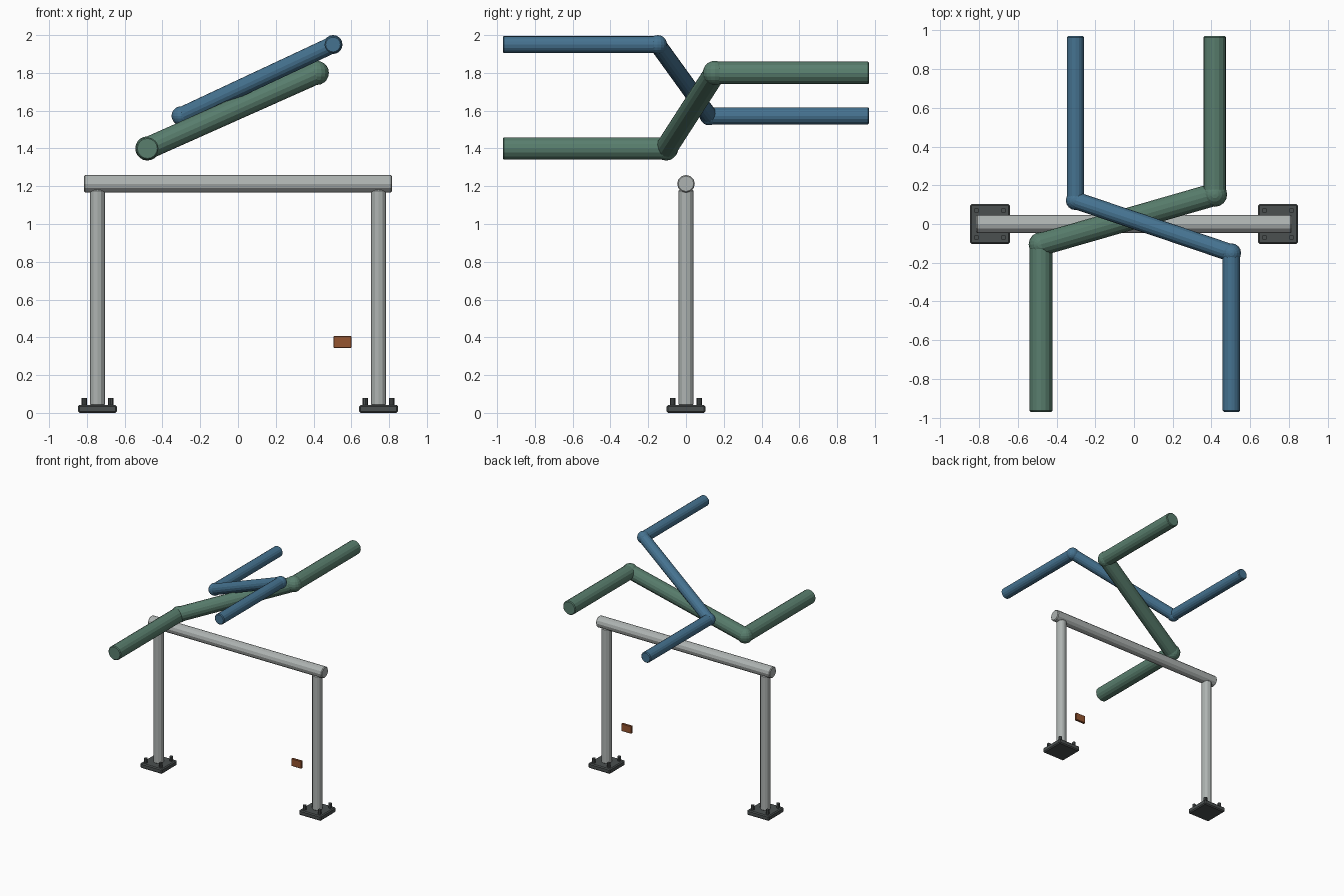
import bpy
from mathutils import Vector

if "Cube" in bpy.data.objects:
    bpy.data.objects.remove(bpy.data.objects["Cube"])


def material(name, rgb):
    m = bpy.data.materials.new(name)
    m.diffuse_color = (*rgb, 1)
    m.use_nodes = True
    m.node_tree.nodes["Principled BSDF"].inputs["Base Color"].default_value = m.diffuse_color
    return m


GREEN = material("green_paint", (0.10, 0.21, 0.155))
BLUE = material("blue_paint", (0.06, 0.17, 0.28))
STEEL = material("galvanised_steel", (0.42, 0.45, 0.44))
DARK = material("dark_iron", (0.07, 0.08, 0.08))
RUST = material("rust_orange", (0.30, 0.09, 0.03))


def finish(name, mat, bevel=0.0):
    o = bpy.context.object
    o.name = name
    o.data.materials.append(mat)
    if bevel:
        b = o.modifiers.new("bevel", "BEVEL")
        b.width = bevel
        b.segments = 1
        b.limit_method = "ANGLE"
        b.angle_limit = 1.0
    return o


def tube(name, a, b, r, mat, sides=16, bevel=0.006):
    a, b = Vector(a), Vector(b)
    d = b - a
    bpy.ops.mesh.primitive_cylinder_add(
        vertices=sides, radius=r, depth=d.length, location=(a + b) / 2,
        rotation=d.to_track_quat("Z", "Y").to_euler())
    return finish(name, mat, bevel)


def box(name, loc, size, mat, bevel):
    bpy.ops.mesh.primitive_cube_add(size=1, location=loc)
    o = bpy.context.object
    o.scale = size
    bpy.ops.object.transform_apply(location=False, rotation=False, scale=True)
    return finish(name, mat, bevel)


def bent_pipe(name, points, r, joint_r, mat):
    # three straight runs with ball joints at the two bends
    for i, part in enumerate(("front_run", "cross_run", "back_run")):
        tube(f"{name}_{part}", points[i], points[i + 1], r, mat)
    for i, part in ((1, "front_joint"), (2, "back_joint")):
        bpy.ops.mesh.primitive_uv_sphere_add(
            segments=16, ring_count=10, radius=joint_r, location=points[i])
        finish(f"{name}_{part}", mat)


# Crossing pipes
bent_pipe("green_pipe", [(-0.48, -0.97, 1.40), (-0.48, -0.105, 1.40),
                         (0.417, 0.153, 1.80), (0.417, 0.97, 1.80)],
          0.059, 0.064, GREEN)
bent_pipe("blue_pipe", [(0.503, -0.97, 1.95), (0.503, -0.15, 1.95),
                        (-0.302, 0.122, 1.573), (-0.302, 0.97, 1.573)],
          0.045, 0.05, BLUE)

# Support frame
tube("cross_beam", (-0.815, 0, 1.213), (0.815, 0, 1.213), 0.047, STEEL, 12)
for side, s in (("left", -1), ("right", 1)):
    x = s * 0.744
    tube(f"{side}_post", (x, 0, 0.035), (x, 0, 1.185), 0.04, STEEL, 12, 0.01)
    box(f"{side}_base_plate", (x, 0, 0.021), (0.206, 0.206, 0.042), DARK, 0.008)
    for i in (-1, 1):
        for j in (-1, 1):
            bx, by = x + i * 0.07, j * 0.07
            tube(f"{side}_anchor_bolt", (bx, by, 0.03), (bx, by, 0.08),
                 0.014, DARK, 8, 0)

# Small hanging tag beside the right post
box("tag_plate", (0.553, 0, 0.375), (0.094, 0.02, 0.064), RUST, 0.003)
